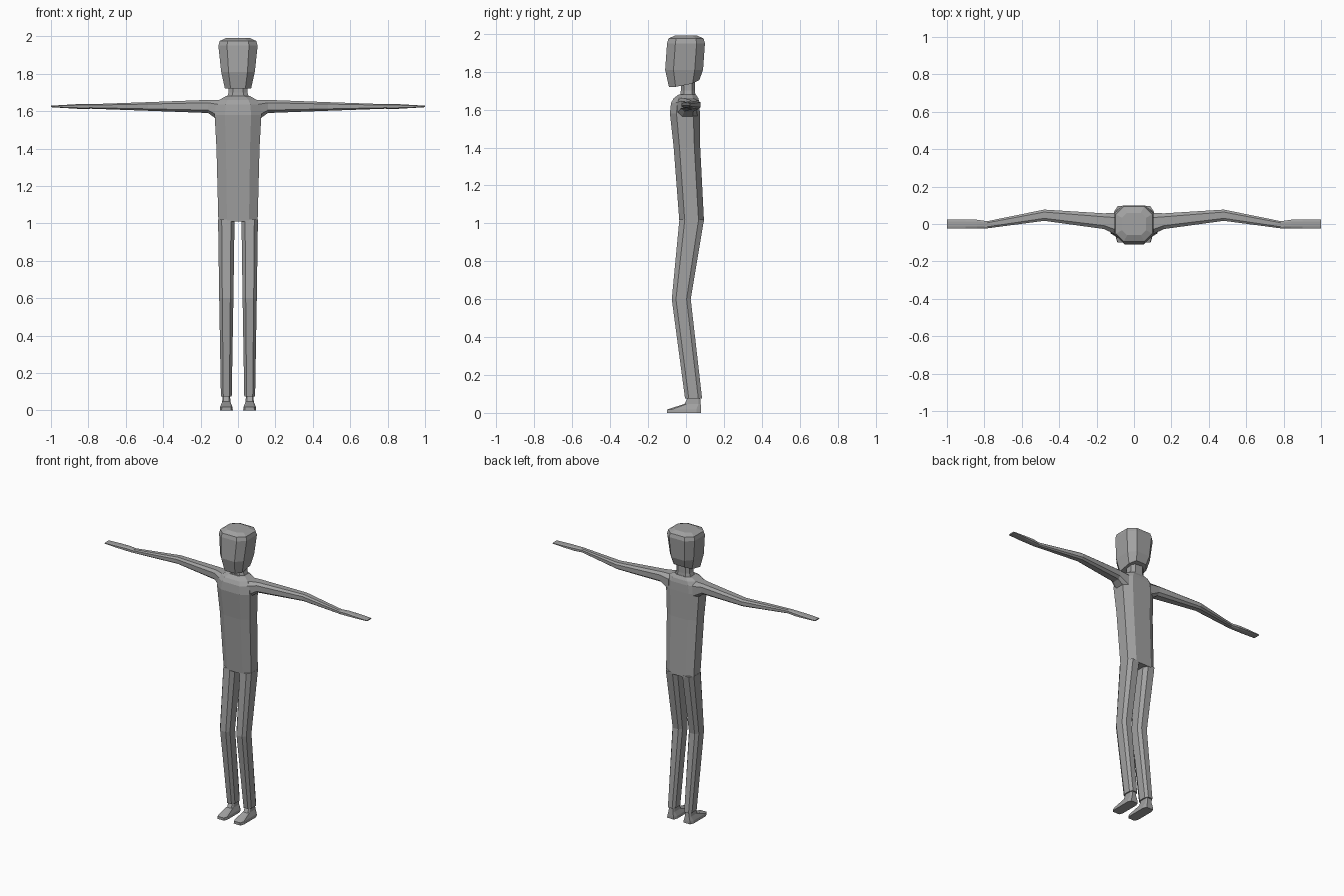
import bpy
import bmesh
from mathutils import Vector

cube = bpy.data.objects.get("Cube")
if cube:
    bpy.data.objects.remove(cube, do_unlink=True)

grey = bpy.data.materials.new("plain grey")
grey.use_nodes = True
grey.diffuse_color = (0.36, 0.36, 0.36, 1)
grey.node_tree.nodes["Principled BSDF"].inputs["Base Color"].default_value = grey.diffuse_color

AXIS_X, AXIS_Y, AXIS_Z = Vector.Fill(3), Vector.Fill(3), Vector.Fill(3)
AXIS_X.x = AXIS_Y.y = AXIS_Z.z = 1


def section(x=0, y=0, z=0, width=0, depth=0, chamfer=0.22, sideways=False):
    """Outline of a rectangle with cut corners; sideways sections face along x."""
    across, along = (AXIS_Y, AXIS_Z) if sideways else (AXIS_X, AXIS_Y)
    centre = Vector((x, y, z))
    full, cut = 0.5, 0.5 - chamfer
    quarter = [(full, -cut), (full, cut)]
    points = []
    for turn in range(4):
        points += quarter
        quarter = [(-v, u) for u, v in quarter]
    return [centre + across * (u * width) + along * (v * depth) for u, v in points]


def arm_section(**sizes):
    return section(sideways=True, **sizes)


def build(name, *sections, mirror=False):
    """Skin the sections in order and close both ends."""
    bm = bmesh.new()
    loops = [[bm.verts.new(point) for point in outline] for outline in sections]
    for low, high in zip(loops, loops[1:]):
        for i in range(len(low)):
            bm.faces.new((low[i - 1], low[i], high[i], high[i - 1]))
    bm.faces.new(loops[0])
    bm.faces.new(loops[-1])
    bmesh.ops.recalc_face_normals(bm, faces=bm.faces)
    mesh = bpy.data.meshes.new(name)
    bm.to_mesh(mesh)
    bm.free()
    mesh.materials.append(grey)
    obj = bpy.data.objects.new(name, mesh)
    bpy.context.collection.objects.link(obj)
    if mirror:
        obj.modifiers.new("Mirror", "MIRROR")


# Head, with the nape raised above the chin
chin = section(z=1.72, y=-.01, width=.14, depth=.16)
for point in chin:
    point.z += max(point.y, 0) / 2
build(
    "head",
    chin,
    section(z=1.81, y=-.01, width=.18, depth=.2),
    section(z=1.95, width=.21, depth=.2),
    section(z=1.975, width=.196, depth=.185),
    section(z=1.99, width=.13, depth=.12),
)

# Neck
build(
    "neck",
    section(z=1.67, y=.01, width=.12, depth=.08),
    section(z=1.7, y=.01, width=.1, depth=.075),
    section(z=1.77, y=.01, width=.1, depth=.075),
)

# Torso, leaning forward from the hips to the chest
build(
    "torso",
    section(z=1.01, y=.03, width=.21, depth=.13),
    section(z=1.4, y=.005, width=.23, depth=.14),
    section(z=1.58, y=-.006, width=.25, depth=.158),
    section(z=1.635, y=-.004, width=.235, depth=.15),
    section(z=1.66, width=.2, depth=.13),
    section(z=1.68, y=.007, width=.13, depth=.09),
)

# Arms, level, with the elbow set back
arm_height = 1.625
build(
    "arm",
    arm_section(x=.09, z=1.6, width=.12, depth=.12),
    arm_section(x=.16, y=.015, z=arm_height, width=.084, depth=.07),
    arm_section(x=.48, y=.047, z=arm_height, width=.06, depth=.046),
    arm_section(x=.79, y=-.005, z=arm_height, width=.038, depth=.024),
    mirror=True,
)

# Flat hands
build(
    "hand",
    arm_section(x=.78, y=-.005, z=arm_height, width=.038, depth=.024),
    arm_section(x=.84, z=arm_height, width=.046, depth=.027),
    arm_section(x=.9, z=arm_height, width=.05, depth=.02),
    arm_section(x=1, z=arm_height, width=.048, depth=.008),
    mirror=True,
)

# Legs, with the knee set forward
leg_x = .0625
build(
    "leg",
    section(x=leg_x, z=.075, y=.04, width=.058, depth=.09),
    section(x=leg_x, z=.6, y=-.025, width=.076, depth=.1),
    section(x=leg_x, z=1.02, y=.03, width=.088, depth=.13),
    mirror=True,
)

# Feet, sloping from the ankle down to the toe
build(
    "foot",
    section(x=leg_x, y=-.01, width=.07, depth=.18, chamfer=.14),
    section(x=leg_x, z=.018, y=-.01, width=.066, depth=.18, chamfer=.14),
    section(x=leg_x, z=.047, y=.035, width=.044, depth=.085, chamfer=.14),
    section(x=leg_x, z=.1, y=.046, width=.038, depth=.054, chamfer=.14),
    mirror=True,
)
